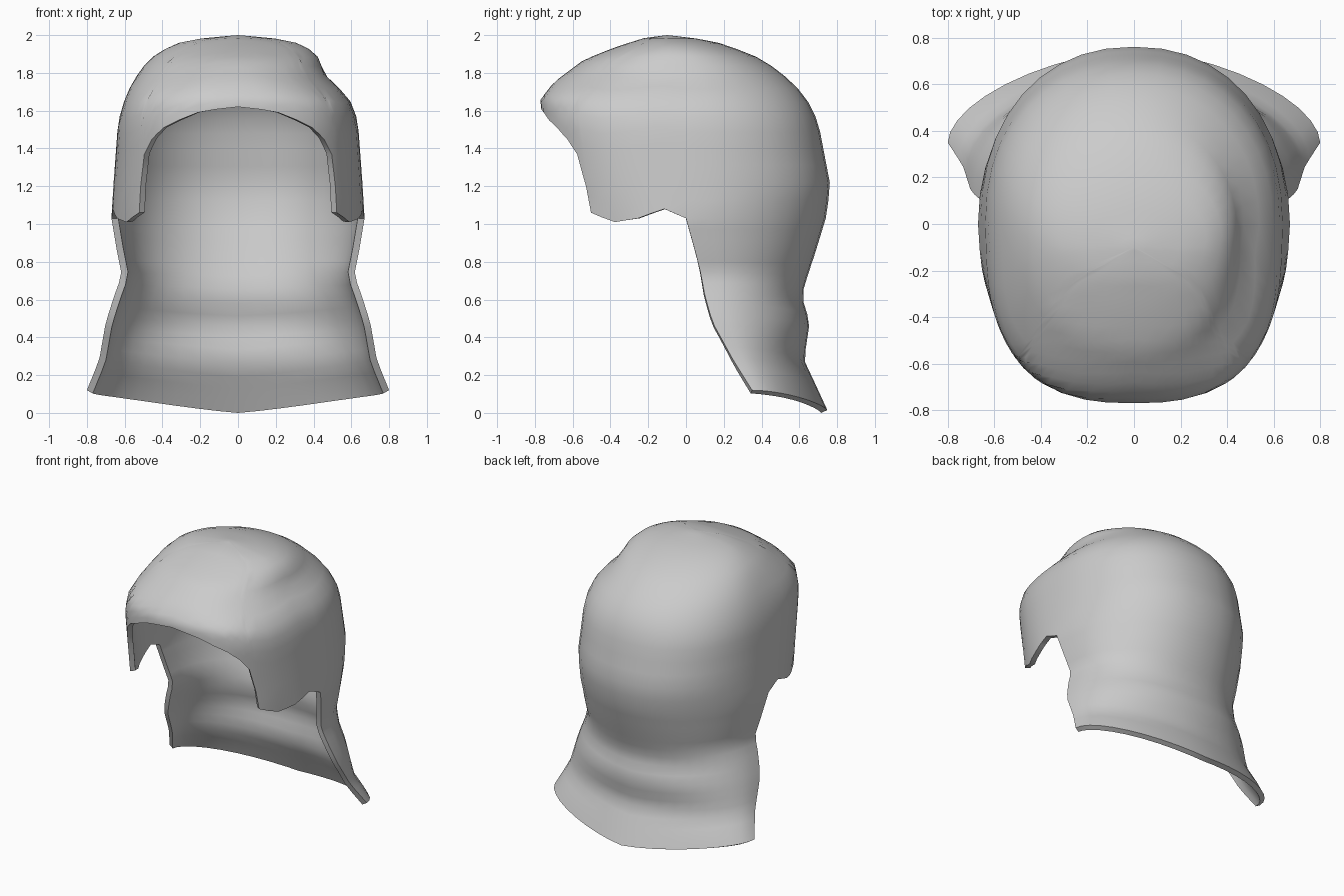
import bpy, bmesh
from math import sin, cos, radians, pi, exp

cube = bpy.data.objects.get("Cube")
if cube:
    bpy.data.objects.remove(cube, do_unlink=True)

# Horizontal sections of the shell:
# height, half width, centre y, front y, back y, front roundness, back roundness
SECTIONS = [
    (2.00, 0.00, -.10, -.10, -.10, 2, 2),
    (1.985, .18, -.09, -.22, .04, 2, 2),
    (1.96, .31, -.07, -.30, .17, 2, 2),
    (1.93, .38, -.05, -.39, .26, 2, 2),
    (1.87, .475, -.03, -.54, .41, 2.1, 2),
    (1.75, .56, 0, -.70, .565, 2.4, 2.1),
    (1.66, .60, 0, -.77, .64, 2.8, 2.1),
    (1.54, .635, 0, -.765, .70, 2.8, 2.2),
    (1.20, .66, 0, -.74, .765, 2.4, 2.2),
    (1.03, .67, 0, -.74, .74, 2.2, 2.1),
    (.85, .64, .05, -.7, .685, 2, 2.1),
    (.73, .615, .08, -.7, .645, 2, 2.1),
    (.62, .655, .10, -.7, .612, 2, 2.1),
    (.48, .70, .14, -.7, .655, 2, 2),
    (.28, .735, .25, -.7, .625, 2, 1.9),
    (.12, .80, .35, -.7, .70, 2, 1.8),
    (0, .83, .36, -.7, .755, 2, 1.8),
]
# Lower edge of the cheeks and brow: angle from the back, height
FACE_EDGE = [(0, 1.03), (90, 1.03), (97, 1.08), (108, 1.03), (119, 1.01),
             (130.5, 1.06), (132, 1.2), (135, 1.37), (141, 1.45),
             (149, 1.51), (167, 1.59), (180, 1.62)]
SIDE_ANGLES = [90, 97, 103, 108, 114, 119, 125, 130.5, 132, 133.5, 135,
               138, 141, 145, 149, 158, 167, 174]
DOME_ROWS, NECK_ROWS = 16, 16


def interpolate(table, key):
    """Linear lookup in a table sorted by its first column."""
    rows = sorted(table)
    key = min(max(key, rows[0][0]), rows[-1][0])
    for low, high in zip(rows, rows[1:]):
        if key <= high[0]:
            t = (key - low[0]) / (high[0] - low[0])
            return [a + (b - a) * t for a, b in zip(low[1:], high[1:])]


def shell_point(angle, z):
    """Point on the outer surface; angle 0 is the back, 90 the left side."""
    width, centre, front, back, front_power, back_power = interpolate(SECTIONS, z)
    s, c = sin(radians(angle)), cos(radians(angle))
    reach, power = (back - centre, back_power) if c > 0 else (front - centre, front_power)
    x = width * abs(s) ** (2 / power) * (1 if s > 0 else -1)
    y = centre + reach * abs(c) ** (2 / power)
    if x > 0:  # flattened left shoulder of the dome
        x *= 1 - .13 * exp(-((z - 1.8) / .1) ** 2)
    return x, y, z


def hem_height(angle):
    return .015 + .105 * abs(sin(radians(angle))) ** 1.3


half = list(range(9, 90, 9)) + SIDE_ANGLES
angles = [-a for a in reversed(half)] + [0] + half + [180]

# Dome, brow and cheeks fan out from the crown
bm = bmesh.new()
crown = bm.verts.new((0, -.10, 2))
columns = []
for angle in angles:
    edge = interpolate(FACE_EDGE, abs(angle))[0]
    column = [crown]
    for row in range(1, DOME_ROWS + 1):
        z = edge + (2 - edge) * cos(row / DOME_ROWS * pi / 2)
        column.append(bm.verts.new(shell_point(angle, z)))
    # Neck guard continues the back half down to the hem
    if abs(angle) <= 90:
        hem = hem_height(angle)
        for row in range(1, NECK_ROWS + 1):
            z = edge + (hem - edge) * row / NECK_ROWS
            column.append(bm.verts.new(shell_point(angle, z)))
    columns.append(column)

for left, right in zip(columns, columns[1:] + columns[:1]):
    bm.faces.new((crown, left[1], right[1]))
    for i in range(1, min(len(left), len(right)) - 1):
        bm.faces.new((left[i], left[i + 1], right[i + 1], right[i]))
# Make the normals face outward
bm.normal_update()
if sum(f.normal.z for f in crown.link_faces) < 0:
    bmesh.ops.reverse_faces(bm, faces=bm.faces)

mesh = bpy.data.meshes.new("helmet_shell")
bm.to_mesh(mesh)
bm.free()
helmet = bpy.data.objects.new("helmet_shell", mesh)
bpy.context.collection.objects.link(helmet)

# Plain grey finish
grey = bpy.data.materials.new("plain_grey")
grey.use_nodes = True
colour = (.6, .6, .6, 1)
grey.diffuse_color = colour
grey.node_tree.nodes["Principled BSDF"].inputs["Base Color"].default_value = colour
mesh.materials.append(grey)

# Wall thickness, then smooth shading with a crisp rim
wall = helmet.modifiers.new("wall", 'SOLIDIFY')
wall.thickness = .036
wall.offset = -1
bpy.ops.object.select_all(action='DESELECT')
bpy.context.view_layer.objects.active = helmet
helmet.select_set(True)
bpy.ops.object.modifier_apply(modifier="wall")
bpy.ops.object.shade_smooth_by_angle(angle=radians(50))
